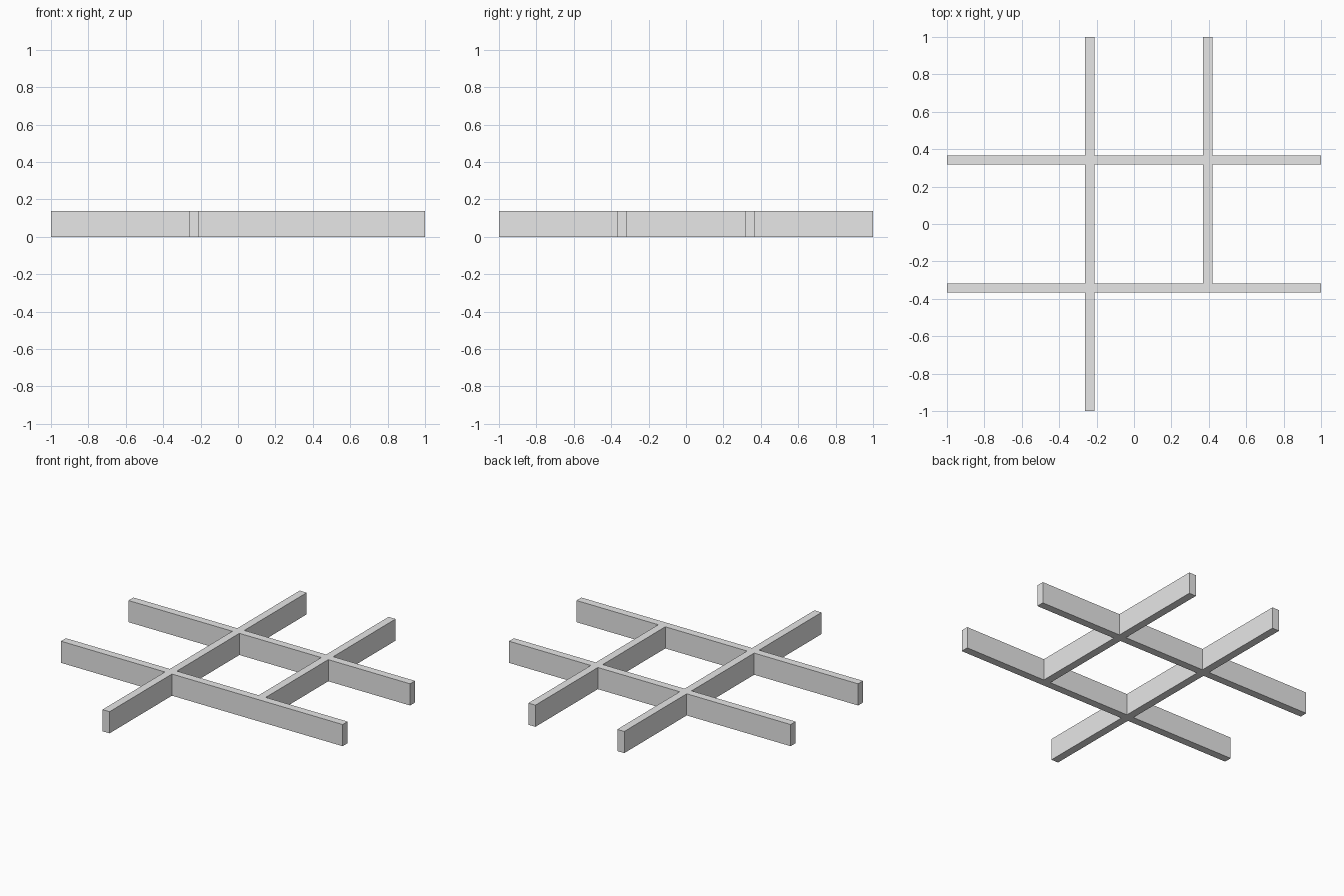
import bpy
import bmesh

cube = bpy.data.objects.get("Cube")
if cube:
    bpy.data.objects.remove(cube, do_unlink=True)

HEIGHT = 0.139
HALF = 0.025  # half the thickness of a slat

# One grey for the whole lattice
grey = bpy.data.materials.new("plain_grey")
grey.use_nodes = True
colour = (0.8, 0.8, 0.8, 1)
grey.diffuse_color = colour
grey.node_tree.nodes["Principled BSDF"].inputs["Base Color"].default_value = colour

# Slat footprints: x min, x max, y min, y max
cross_slats = [(-1, 1, y - HALF, y + HALF) for y in (-0.342, 0.342)]
long_slat = (-0.237 - HALF, -0.237 + HALF, -1, 1)
short_slat = (0.394 - HALF, 0.394 + HALF, -0.342 - HALF, 1)
slats = cross_slats + [long_slat, short_slat]

# Welded footprint: keep each grid cell covered by a slat
xs = sorted({v for s in slats for v in s[:2]})
ys = sorted({v for s in slats for v in s[2:]})
bm = bmesh.new()
grid = [[bm.verts.new((x, y, 0)) for y in ys] for x in xs]
for i in range(len(xs) - 1):
    for j in range(len(ys) - 1):
        cx, cy = (xs[i] + xs[i + 1]) / 2, (ys[j] + ys[j + 1]) / 2
        if any(a < cx < b and c < cy < d for a, b, c, d in slats):
            bm.faces.new((grid[i][j], grid[i + 1][j],
                          grid[i + 1][j + 1], grid[i][j + 1]))
bmesh.ops.delete(bm, geom=[v for v in bm.verts if not v.link_faces], context="VERTS")

# Raise the footprint into solid slats
raised = bmesh.ops.extrude_face_region(bm, geom=bm.faces[:], use_keep_orig=True)
top = [g for g in raised["geom"] if isinstance(g, bmesh.types.BMVert)]
bmesh.ops.translate(bm, verts=top, vec=(0, 0, HEIGHT))
bmesh.ops.recalc_face_normals(bm, faces=bm.faces[:])

mesh = bpy.data.meshes.new("slat_lattice")
bm.to_mesh(mesh)
bm.free()
mesh.materials.append(grey)
lattice = bpy.data.objects.new("slat_lattice", mesh)
bpy.context.collection.objects.link(lattice)
